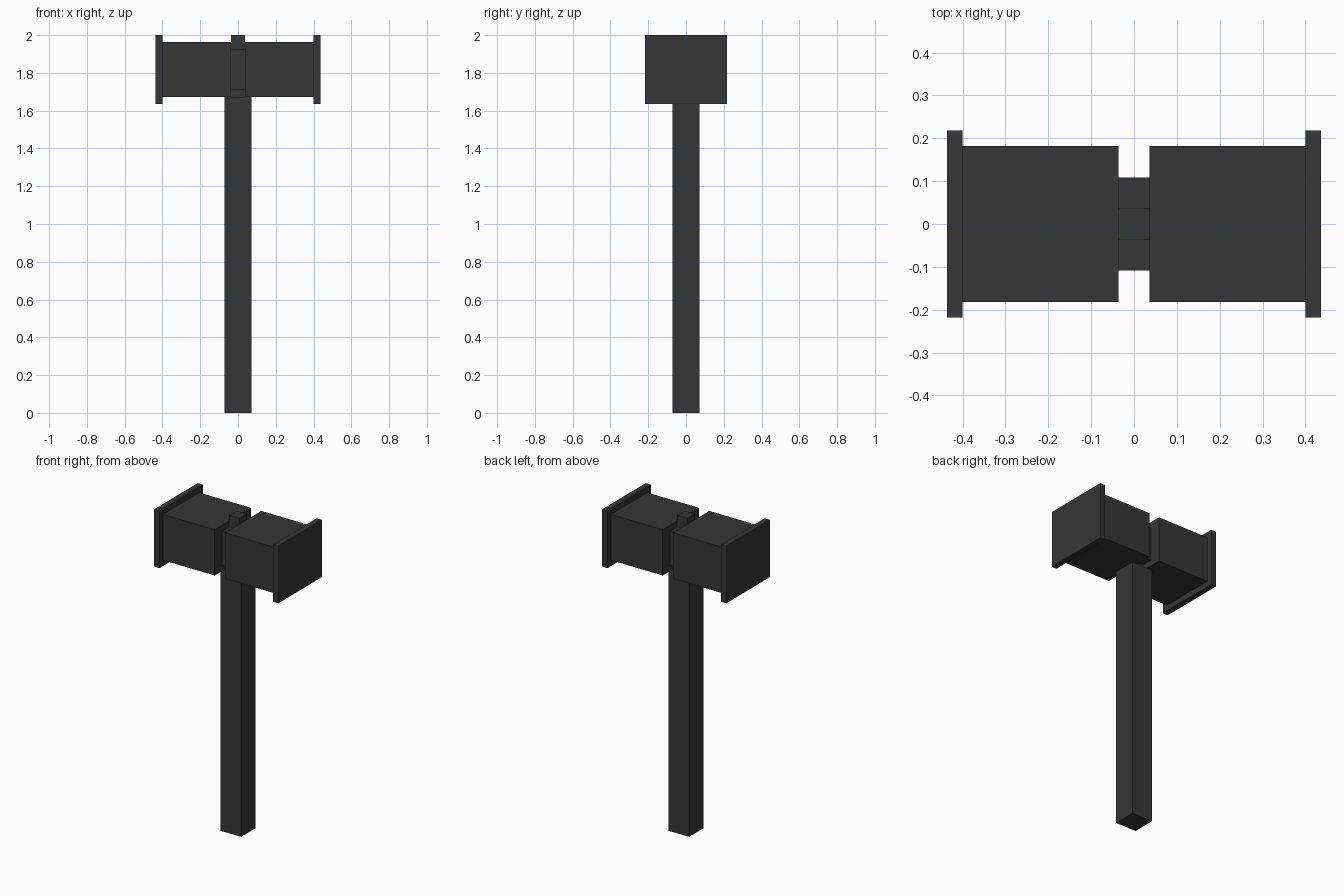
import bpy

if "Cube" in bpy.data.objects:
    bpy.data.objects.remove(bpy.data.objects["Cube"], do_unlink=True)

U = 2 / 55  # module that every dimension is a multiple of

# Single dark iron colour
iron = bpy.data.materials.new("dark_iron")
iron.use_nodes = True
COLOUR = (0.037, 0.037, 0.037, 1)
iron.diffuse_color = COLOUR
iron.node_tree.nodes["Principled BSDF"].inputs["Base Color"].default_value = COLOUR


def box(name, x, y, z):
    """Box spanning the (min, max) ranges, given in modules."""
    spans = (x, y, z)
    bpy.ops.mesh.primitive_cube_add(size=1, location=[(a + b) / 2 * U for a, b in spans])
    obj = bpy.context.object
    obj.name = name
    obj.scale = [(b - a) * U for a, b in spans]
    bpy.ops.object.transform_apply(location=False, rotation=False, scale=True)
    obj.data.materials.append(iron)
    return obj


# Shaft, with a thin pin passing up through the head
box("handle", (-2, 2), (-2, 2), (0, 46))
box("centre_pin", (-1, 1), (-1, 1), (46, 55))
box("head_connector", (-1, 1), (-3, 3), (47, 53))

# Two head blocks with flared striking plates
for side, s in (("left", 1), ("right", -1)):
    box(side + "_head_block", sorted((s * 1, s * 11)), (-5, 5), (46, 54))
    box(side + "_striking_plate", sorted((s * 11, s * 12)), (-6, 6), (45, 55))
